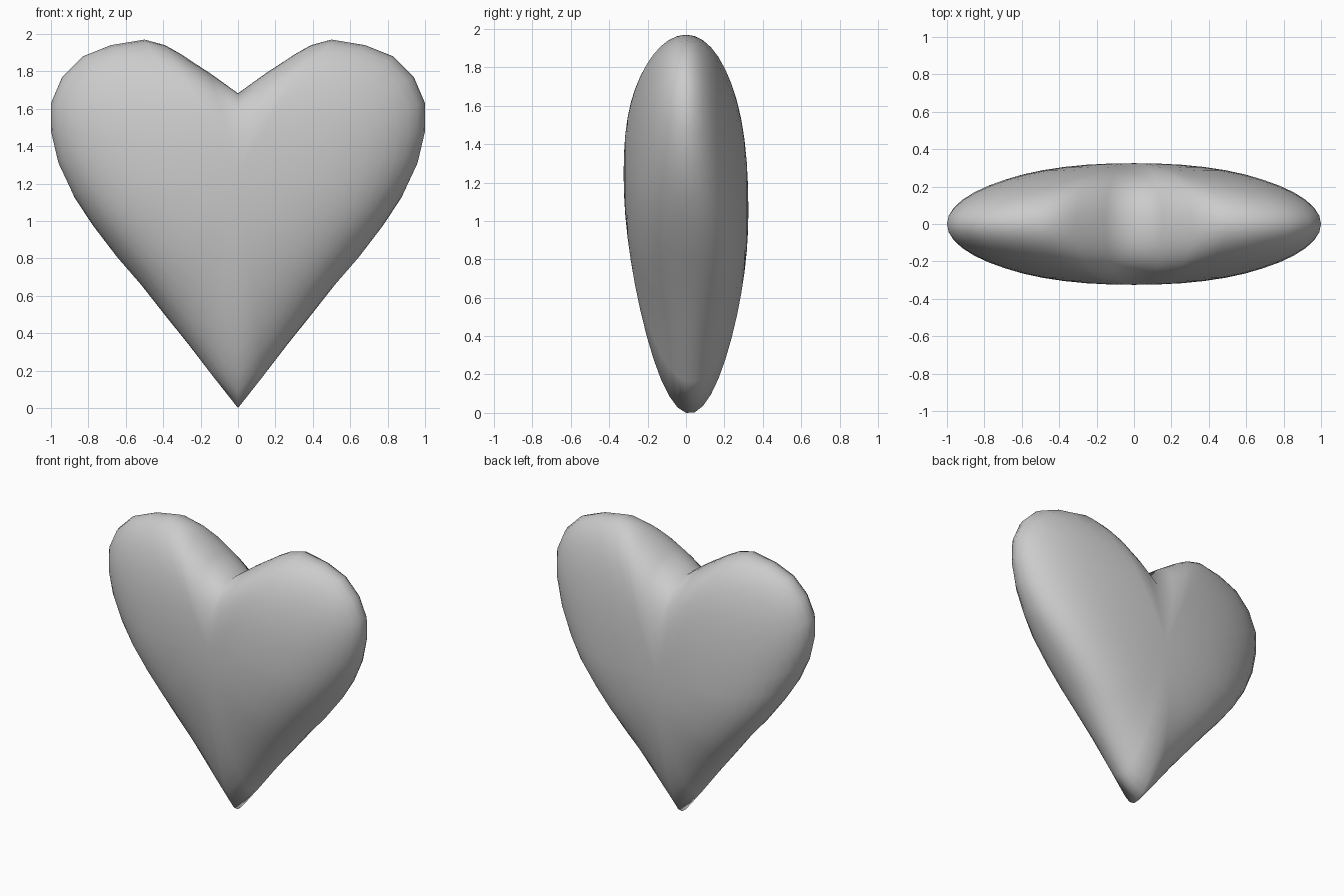
import bpy, bmesh, math

cube = bpy.data.objects.get("Cube")
if cube:
    bpy.data.objects.remove(cube)

DEPTH, MID_Z, RINGS = 0.325, 1.15, 24

# Half outline from the notch round the lobe to the tip
half = [(0, 1.68), (0.15, 1.79), (0.31, 1.895), (0.39, 1.94), (0.5, 1.97),
        (0.68, 1.94), (0.83, 1.88), (0.94, 1.77), (1, 1.63), (1, 1.48),
        (0.96, 1.31), (0.88, 1.14), (0.78, 0.99), (0.65, 0.82),
        (0.52, 0.67), (0.4, 0.515), (0.27, 0.35), (0.13, 0.165), (0, 0)]
outline = half + [(-x, z) for x, z in half[-2:0:-1]]


def body_point(x, z, phi):
    """Swell the outline into a rounded body; phi runs front to back."""
    s = math.sin(phi)
    dx, dz = x, z - MID_Z
    edge = math.hypot(dx, dz)
    dx, dz = dx / edge, dz / edge
    # inner rings are rounder than the outline
    height = 0.95 if dz > 0 else 0.8
    inner = min(1 / math.hypot(dx, dz / height), 1.25 * edge)
    r = s * (inner + (edge - inner) * s * s)
    y = -math.copysign(DEPTH * math.sqrt(max(0, 1 - s ** 2.2)), math.cos(phi))
    pz = MID_Z + dz * r
    # the belly sits higher on the front than on the back
    pz -= 0.3 * y * min(1, max(0, (1.97 - pz) / 0.8))
    return dx * r, y, pz


# Heart body: rings between a front and a back pole
bm = bmesh.new()
rings = [[bm.verts.new(body_point(x, z, math.pi * k / RINGS)) for x, z in outline]
         for k in range(1, RINGS)]
n = len(outline)
for a, b in zip(rings, rings[1:]):
    for i in range(n):
        j = (i + 1) % n
        bm.faces.new((a[i], a[j], b[j], b[i]))
for ring, phi in ((rings[0], 0), (rings[-1], math.pi)):
    pole = bm.verts.new(body_point(0, 0, phi))
    for i in range(n):
        bm.faces.new((ring[i], ring[(i + 1) % n], pole))
bmesh.ops.recalc_face_normals(bm, faces=bm.faces)
for f in bm.faces:
    f.smooth = True
mesh = bpy.data.meshes.new("heart")
bm.to_mesh(mesh)
bm.free()
heart = bpy.data.objects.new("heart", mesh)
bpy.context.collection.objects.link(heart)

# Plain grey
grey = bpy.data.materials.new("light_grey")
grey.use_nodes = True
colour = (0.6, 0.6, 0.6, 1)
grey.diffuse_color = colour
grey.node_tree.nodes["Principled BSDF"].inputs["Base Color"].default_value = colour
mesh.materials.append(grey)
